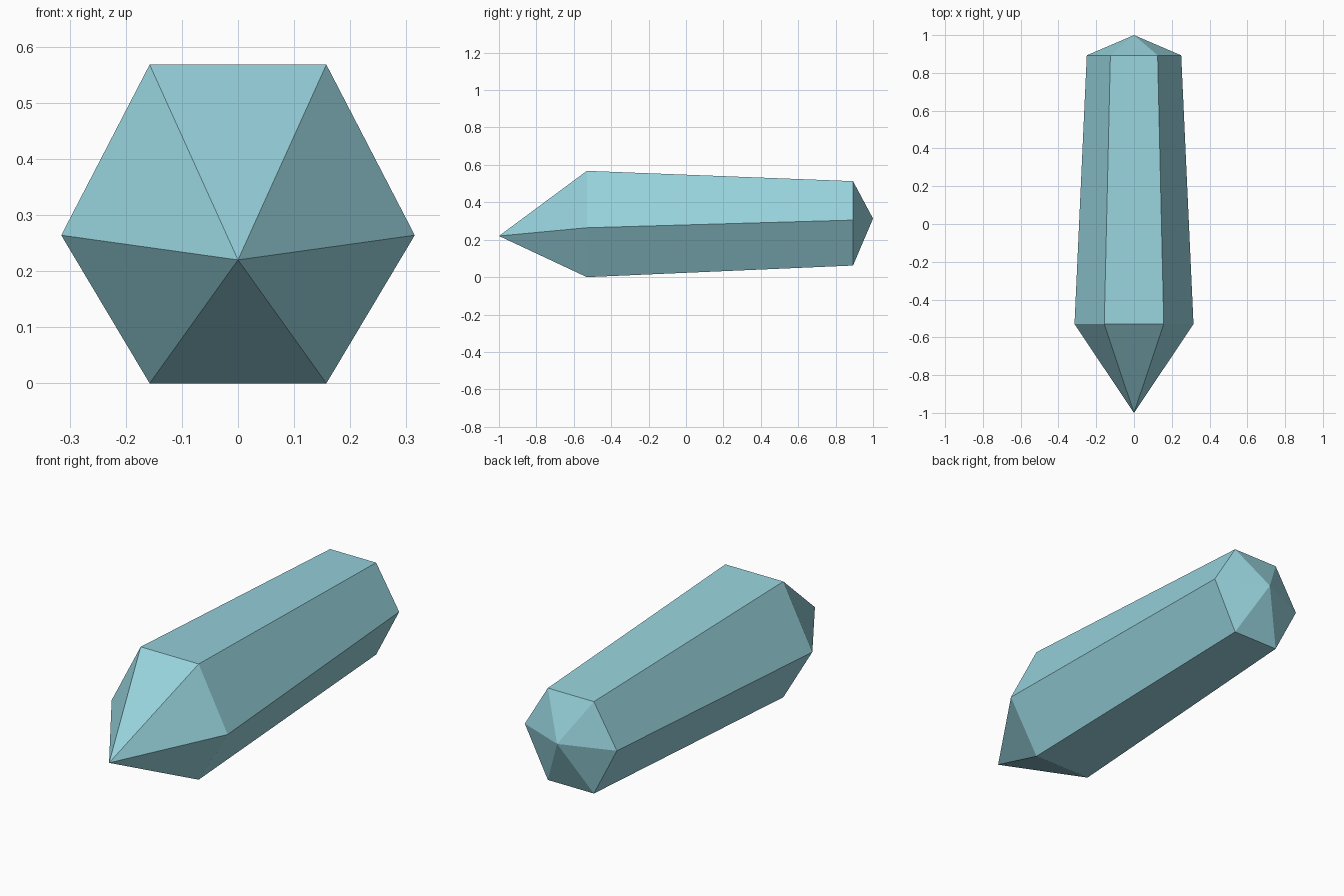
import bpy, bmesh

if "Cube" in bpy.data.objects:
    bpy.data.objects.remove(bpy.data.objects["Cube"])

# one flat pale teal colour
teal = bpy.data.materials.new("pale teal crystal")
teal.diffuse_color = (0.31, 0.65, 0.72, 1.0)
teal.use_nodes = True
teal.node_tree.nodes["Principled BSDF"].inputs["Base Color"].default_value = teal.diffuse_color

bm = bmesh.new()


def hex_ring(y, half_width, bottom, middle, top):
    """Six-sided cross-section, flat on top and bottom."""
    h = half_width / 2
    pts = [(-h, bottom), (h, bottom), (half_width, middle),
           (h, top), (-h, top), (-half_width, middle)]
    return [bm.verts.new((x, y, z)) for x, z in pts]


def add_tip(ring, y, z):
    """Pyramid of flat facets from a ring to a point."""
    apex = bm.verts.new((0, y, z))
    for i in range(6):
        bm.faces.new((ring[i], ring[(i + 1) % 6], apex))


front = hex_ring(-0.53, 0.315, 0.0, 0.264, 0.568)
back = hex_ring(0.893, 0.25, 0.062, 0.305, 0.513)

# tapered shaft
for i in range(6):
    j = (i + 1) % 6
    bm.faces.new((front[i], front[j], back[j], back[i]))

# long front point and short back point
add_tip(front, -1.0, 0.22)
add_tip(back, 1.0, 0.313)

bmesh.ops.recalc_face_normals(bm, faces=bm.faces)
mesh = bpy.data.meshes.new("crystal")
bm.to_mesh(mesh)
bm.free()
mesh.materials.append(teal)
bpy.context.collection.objects.link(bpy.data.objects.new("crystal", mesh))
